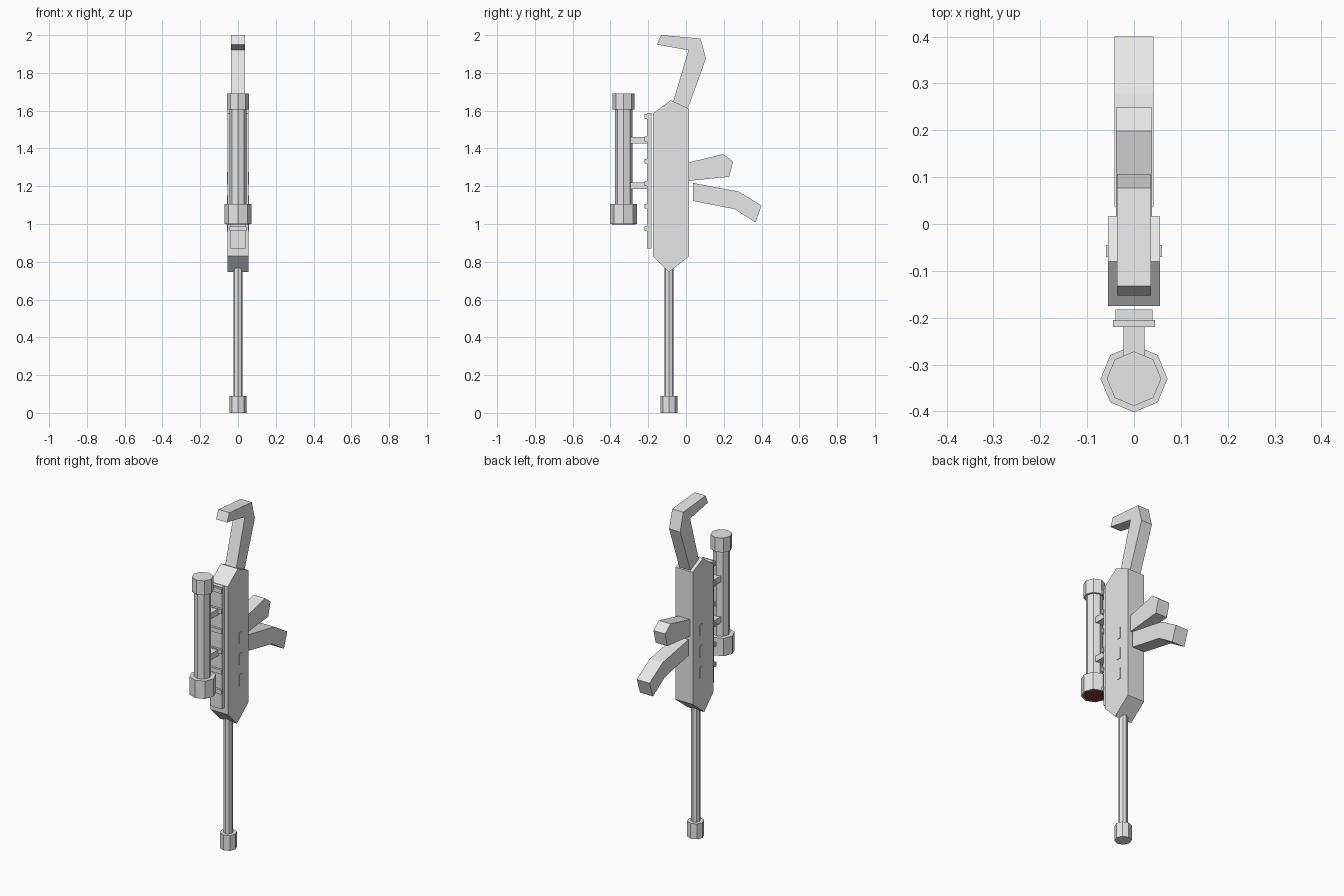
import bpy, bmesh, math

if "Cube" in bpy.data.objects:
    bpy.data.objects.remove(bpy.data.objects["Cube"])


def material(name, rgb):
    m = bpy.data.materials.new(name)
    m.diffuse_color = (*rgb, 1)
    m.use_nodes = True
    m.node_tree.nodes["Principled BSDF"].inputs["Base Color"].default_value = m.diffuse_color
    return m


GREY = material("light grey", (0.8, 0.8, 0.8))
RED = material("dark red", (0.22, 0.04, 0.04))


def finish(name, bm, mat):
    bmesh.ops.recalc_face_normals(bm, faces=bm.faces)
    me = bpy.data.meshes.new(name)
    bm.to_mesh(me)
    bm.free()
    me.materials.append(mat)
    ob = bpy.data.objects.new(name, me)
    bpy.context.collection.objects.link(ob)
    return ob


def slab(name, profile, half, mat=GREY):
    """Side profile of (y, z) points extruded across x."""
    bm = bmesh.new()
    face = bm.faces.new([bm.verts.new((-half, y, z)) for y, z in profile])
    ext = bmesh.ops.extrude_face_region(bm, geom=[face])
    verts = [g for g in ext["geom"] if isinstance(g, bmesh.types.BMVert)]
    bmesh.ops.translate(bm, verts=verts, vec=(2 * half, 0, 0))
    return finish(name, bm, mat)


def block(name, half, y0, y1, z0, z1):
    return slab(name, [(y0, z0), (y1, z0), (y1, z1), (y0, z1)], half)


def octagon(name, y, r, z0, z1, mat=GREY):
    """Eight-sided upright rod with corners on the x and y axes."""
    bm = bmesh.new()
    bmesh.ops.create_cone(bm, cap_ends=True, segments=8, radius1=r, radius2=r,
                          depth=z1 - z0)
    # put a corner exactly on the x axis
    v = bm.verts[:][0]
    turn = -math.atan2(v.co.y, v.co.x)
    c, s = math.cos(turn), math.sin(turn)
    for v in bm.verts:
        px, py = v.co.x, v.co.y
        v.co = (px * c - py * s, px * s + py * c + y, v.co.z + (z0 + z1) / 2)
    return finish(name, bm, mat)


# Main body
slab("body", [(-0.175, 0.83), (-0.09, 0.745), (0.017, 0.83),
              (0.017, 1.61), (-0.08, 1.655), (-0.175, 1.585)], 0.056)

# Small raised vents on both sides of the body
for i, z in enumerate((0.96, 1.085, 1.21)):
    block(f"side_vents_{i + 1}", 0.0595, -0.07, -0.045, z, z + 0.065)

# Hooked shoulder stock
slab("stock", [(-0.076, 1.62), (0.0, 1.585), (0.008, 1.606), (0.106, 1.876),
               (0.077, 1.982), (-0.132, 2.0), (-0.153, 1.95), (0.013, 1.92)], 0.036)

# Grip and magazine
slab("grip", [(0.01, 1.325), (0.198, 1.37), (0.249, 1.33),
              (0.228, 1.25), (0.01, 1.228)], 0.038)
slab("magazine", [(0.037, 1.217), (0.278, 1.172), (0.40, 1.098),
                  (0.368, 1.008), (0.257, 1.079), (0.037, 1.122)], 0.042)

# Barrel and muzzle
octagon("barrel", -0.09, 0.025, 0.05, 0.80)
octagon("muzzle", -0.09, 0.046, 0.0, 0.09)

# Rail with six teeth
block("rail", 0.039, -0.207, -0.182, 0.87, 1.588)
for i in range(6):
    z = 0.975 + 0.119 * i
    block(f"rail_tooth_{i + 1}", 0.045, -0.22, -0.205, z - 0.013, z + 0.013)

# Scope with end caps, lens and mounts
SY = -0.33
octagon("scope_tube", SY, 0.046, 1.05, 1.65)
octagon("scope_eyepiece", SY, 0.058, 1.605, 1.69)
octagon("scope_front_cap", SY, 0.0715, 1.0, 1.105)
octagon("scope_lens", SY, 0.062, 0.997, 1.002, RED)
for i, z in enumerate((1.202, 1.443)):
    block(f"scope_mount_{i + 1}", 0.022, -0.30, -0.203, z - 0.018, z + 0.018)
